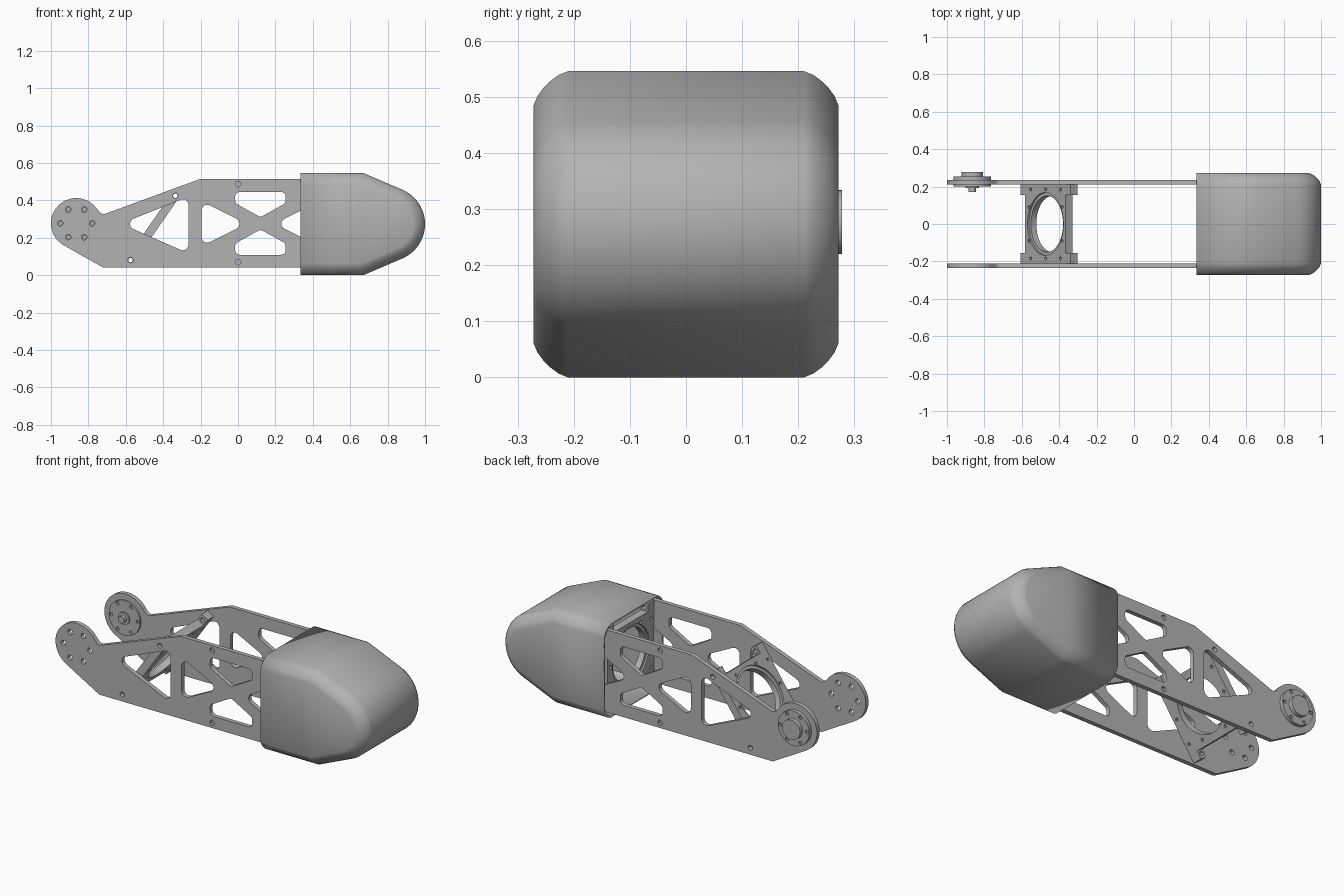
import bpy, bmesh
from math import sin, cos, tan, radians, atan2, pi
from mathutils import Vector, Matrix

if "Cube" in bpy.data.objects:
    bpy.data.objects.remove(bpy.data.objects["Cube"])

grey = bpy.data.materials.new("satin grey")
grey.use_nodes = True
grey.diffuse_color = (0.45, 0.45, 0.45, 1)
grey.node_tree.nodes["Principled BSDF"].inputs["Base Color"].default_value = grey.diffuse_color

HUB = (-0.865, 0.277)
HUB_R = 0.135
MID = 0.277


def arc(centre, r, a0, a1, n):
    return [(centre[0] + r * cos(radians(a0 + (a1 - a0) * i / n)),
             centre[1] + r * sin(radians(a0 + (a1 - a0) * i / n))) for i in range(n + 1)]


def rounded(points, r, steps=6):
    """Polygon with every corner replaced by a circular fillet."""
    out = []
    pts = [Vector(p) for p in points]
    for i, p in enumerate(pts):
        a = (pts[i - 1] - p).normalized()
        b = (pts[(i + 1) % len(pts)] - p).normalized()
        half = a.angle(b) / 2
        cut, w = r / tan(half), sin(half)
        for k in range(steps + 1):
            t = k / steps
            k0, k1, k2 = (1 - t) ** 2, 2 * t * (1 - t) * w, t * t
            out.append(((p + a * cut) * k0 + p * k1 + (p + b * cut) * k2) / (k0 + k1 + k2))
    return out


def prism(bm, points, y0, y1):
    """Extrude an x-z outline along y."""
    near = [bm.verts.new((p[0], y0, p[1])) for p in points]
    far = [bm.verts.new((p[0], y1, p[1])) for p in points]
    n = len(points)
    faces = [bm.faces.new(near), bm.faces.new(far[::-1])]
    for i in range(n):
        j = (i + 1) % n
        faces.append(bm.faces.new((near[i], far[i], far[j], near[j])))
    bmesh.ops.recalc_face_normals(bm, faces=faces)
    return faces


def cylinder(bm, centre, r, depth, axis="Y", sides=32):
    turn = Matrix.Rotation(pi / 2, 4, "X" if axis == "Y" else "Y")
    bmesh.ops.create_cone(bm, cap_ends=True, segments=sides, radius1=r, radius2=r,
                          depth=depth, matrix=Matrix.Translation(centre) @ turn)


def make(name, bm, cutter=None):
    """Turn a bmesh into an object, optionally cutting another bmesh out of it."""
    mesh = bpy.data.meshes.new(name)
    bm.to_mesh(mesh)
    bm.free()
    ob = bpy.data.objects.new(name, mesh)
    bpy.context.collection.objects.link(ob)
    if cutter:
        cut = make(name + "_cutter", cutter)
        mod = ob.modifiers.new("holes", "BOOLEAN")
        mod.object, mod.operation, mod.solver = cut, "DIFFERENCE", "EXACT"
        mod.use_self = True
        graph = bpy.context.evaluated_depsgraph_get()
        ob.data = bpy.data.meshes.new_from_object(ob.evaluated_get(graph))
        ob.modifiers.clear()
        bpy.data.objects.remove(cut)
    ob.data.materials.clear()
    ob.data.materials.append(grey)
    return ob


def mirror_x(points, axis):
    return [(2 * axis - x, z) for x, z in points]


# Side plates: outline with a round hub, truss windows and screw holes
outline = arc(HUB, HUB_R, 40, 240, 32) + [(-0.72, 0.04), (0.62, 0.04), (0.62, 0.515), (-0.2, 0.515)]
neck = rounded([(-0.2, 0.515), (-0.727, 0.322), outline[0]], 0.03)[7:14]
outline += neck
middle = [(-0.195, 0.395), (-0.195, 0.155), (0.045, 0.275)]
upper = [(-0.015, 0.445), (0.255, 0.445), (0.255, 0.385), (0.12, 0.31), (-0.015, 0.385)]
windows = [
    ([(-0.625, 0.275), (-0.265, 0.42), (-0.265, 0.117)], 0.03),
    (middle, 0.03),
    (mirror_x(middle, 0.12), 0.03),
    (upper, 0.025),
    ([(x, 2 * MID - z) for x, z in upper], 0.025),
]
for side, name in ((-1, "front_side_plate"), (1, "back_side_plate")):
    body, cut = bmesh.new(), bmesh.new()
    prism(body, outline, side * 0.21, side * 0.235)
    for shape, r in windows:
        prism(cut, rounded(shape, r), side * 0.15, side * 0.3)
    for x, z in ((-0.335, 0.425), (-0.575, 0.08)):
        cylinder(cut, (x, side * 0.22, z), 0.014, 0.1, sides=20)
    for z in (0.07, 0.487):
        cylinder(cut, (0, side * 0.235, z), 0.015, 0.03, sides=20)
    for x, z in arc(HUB, 0.085, 0, 300, 5):
        cylinder(cut, (x, side * 0.22, z), 0.015, 0.1, sides=20)
    make(name, body, cut)

# Pivot disc with outer boss and inner shaft on the back plate
body, cut = bmesh.new(), bmesh.new()
cylinder(body, (HUB[0], 0.2275, HUB[1]), 0.1, 0.055, sides=48)
for x, z in arc(HUB, 0.085, 0, 300, 5):
    for y in (0.2, 0.255):
        cylinder(cut, (x, y, z), 0.01, 0.02, sides=16)
make("pivot_disc", body, cut)
for name, r, y0, y1 in (("pivot_boss", 0.057, 0.25, 0.278),
                        ("pivot_collar", 0.035, 0.192, 0.205),
                        ("pivot_shaft", 0.02, 0.17, 0.205)):
    body = bmesh.new()
    cylinder(body, (HUB[0], (y0 + y1) / 2, HUB[1]), r, y1 - y0, sides=40)
    make(name, body)

# Cross bracket: H-shaped plate with a large bore, ears and screw holes
quarter = [(0.21, 0.0), (0.21, 0.235), (0.155, 0.235), (0.155, 0.19)]
top = quarter[1:] + [(-x, z) for x, z in quarter[:0:-1]]
shape = top + [(-x, -z) for x, z in top]
body, cut = bmesh.new(), bmesh.new()
prism(body, shape, -0.0225, 0.0225)
cylinder(cut, (0, 0, 0), 0.15, 0.2, sides=64)
cylinder(cut, (0, 0.0225, 0), 0.168, 0.02, sides=64)
for s in (-1, 1):
    cylinder(cut, (0, 0, s * 0.21), 0.012, 0.6, "X", 16)
    for u in (-0.14, 0, 0.14):
        cylinder(cut, (s * 0.184, 0, u), 0.009, 0.1, sides=12)
    for u in (-0.155, 0.155):
        cylinder(cut, (s * 0.09, 0, u), 0.009, 0.1, sides=12)
bracket = make("diagonal_cross_bracket", body, cut)
tilt = atan2(0.24, 0.345)
bracket.matrix_world = (Matrix.Translation((-0.455, 0, 0.2525))
                        @ Matrix.Rotation(tilt, 4, "Y") @ Matrix.Rotation(pi / 2, 4, "Z"))
upright = bpy.data.objects.new("upright_cross_bracket", bracket.data)
bpy.context.collection.objects.link(upright)
upright.matrix_world = Matrix.Translation((0.375, 0, MID)) @ Matrix.Rotation(pi / 2, 4, "Z")

# End cover: hollow rounded nose, open towards the plates
body = bmesh.new()
profile = [(0.335, 0.0), (0.67, 0.0)] + arc((0.8, 0.273), 0.2, -66, 66, 28) + [(0.67, 0.546), (0.335, 0.546)]
caps = prism(body, profile, -0.272, 0.272)[:2]
rim = [e for f in caps for e in f.edges if max(v.co.x for v in e.verts) > 0.34]
bmesh.ops.bevel(body, geom=rim, offset=0.062, offset_type="OFFSET", segments=5,
                profile=0.38, affect="EDGES", clamp_overlap=False)
mouth = [f for f in body.faces if all(v.co.x < 0.3355 for v in f.verts)]
bmesh.ops.delete(body, geom=mouth, context="FACES")
bmesh.ops.recalc_face_normals(body, faces=body.faces)
cover = make("end_cover", body)
shell = cover.modifiers.new("wall", "SOLIDIFY")
shell.thickness, shell.offset = 0.012, -1

# Smooth curved surfaces, keep machined edges sharp
for ob in bpy.context.collection.objects:
    if ob.type == "MESH" and ob.data.materials and ob.data.materials[0] == grey:
        bpy.ops.object.select_all(action="DESELECT")
        ob.select_set(True)
        bpy.context.view_layer.objects.active = ob
        bpy.ops.object.shade_smooth_by_angle(angle=radians(30))
